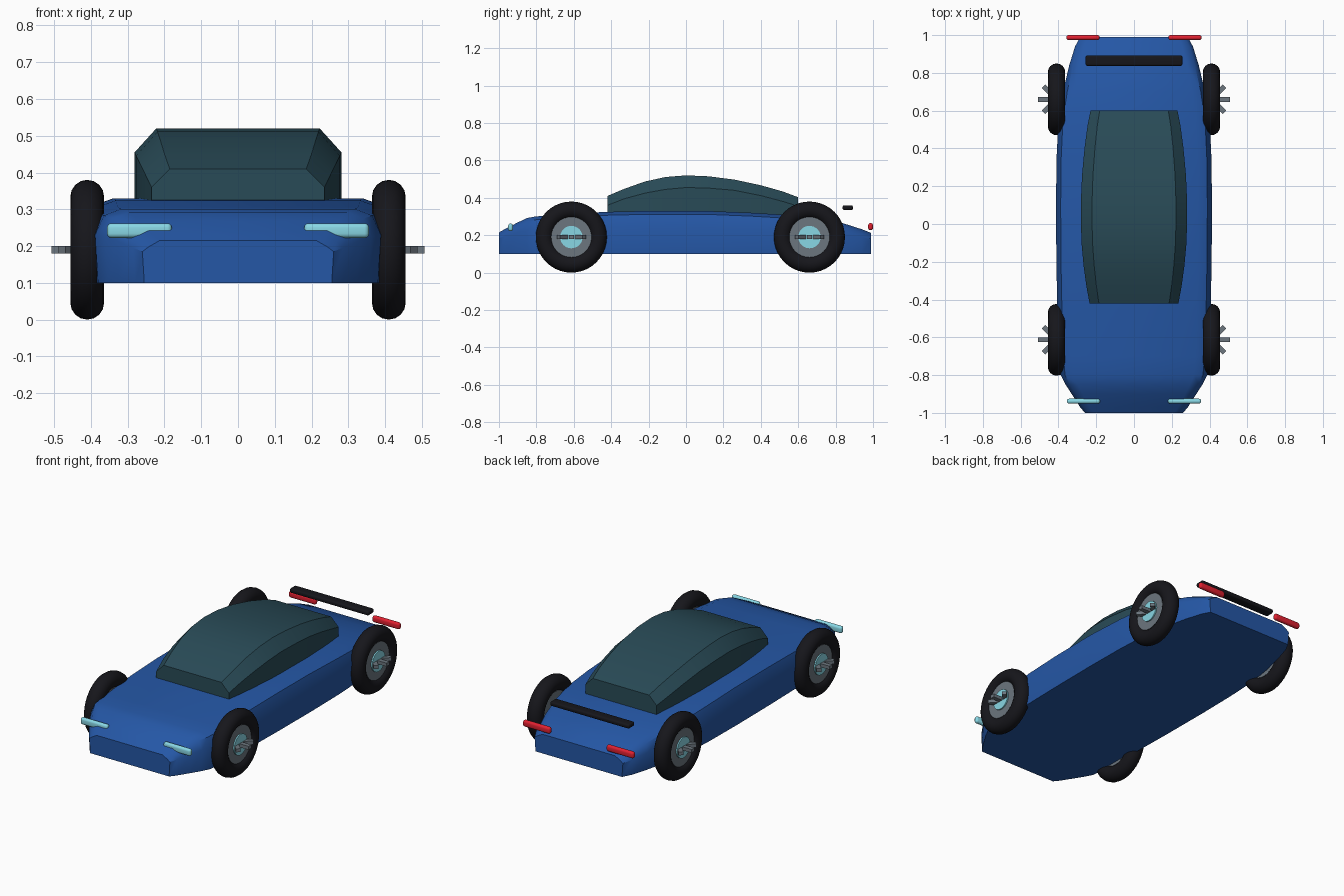
import bpy, bmesh, math
from mathutils import Matrix

if "Cube" in bpy.data.objects:
    bpy.data.objects.remove(bpy.data.objects["Cube"])


def material(name, rgb):
    m = bpy.data.materials.new(name)
    m.diffuse_color = (*rgb, 1)
    m.use_nodes = True
    m.node_tree.nodes["Principled BSDF"].inputs["Base Color"].default_value = m.diffuse_color
    return m


BLUE = material("body_blue", (0.018, 0.095, 0.38))
GLASS = material("dark_glass", (0.022, 0.07, 0.095))
RUBBER = material("rubber", (0.008, 0.008, 0.011))
METAL = material("rim_metal", (0.15, 0.18, 0.21))
CYAN = material("cyan_light", (0.25, 0.68, 0.78))
RED = material("red_light", (0.75, 0.015, 0.03))


def finish(bm, name, mat, angle=35):
    bmesh.ops.recalc_face_normals(bm, faces=bm.faces[:])
    me = bpy.data.meshes.new(name)
    bm.to_mesh(me)
    bm.free()
    ob = bpy.data.objects.new(name, me)
    bpy.context.collection.objects.link(ob)
    me.materials.append(mat)
    bpy.ops.object.select_all(action='DESELECT')
    ob.select_set(True)
    bpy.context.view_layer.objects.active = ob
    bpy.ops.object.shade_smooth_by_angle(angle=math.radians(angle))
    return ob


def loft(name, stations, mat):
    """stations: (y, right half of a section from bottom to top)"""
    bm = bmesh.new()
    rings = []
    for y, half in stations:
        pts = half + [(-x, z) for x, z in reversed(half)]
        rings.append([bm.verts.new((x, y, z)) for x, z in pts])
    n = len(rings[0])
    for a, b in zip(rings, rings[1:]):
        for i in range(n):
            j = (i + 1) % n
            bm.faces.new((a[i], a[j], b[j], b[i]))
    bm.faces.new(rings[0])
    bm.faces.new(rings[-1])
    return finish(bm, name, mat)


def bar(name, loc, size, mat, bevel=0.0):
    bm = bmesh.new()
    bmesh.ops.create_cube(bm, size=1, matrix=Matrix.Translation(loc) @ Matrix.Diagonal((*size, 1)))
    if bevel:
        bmesh.ops.bevel(bm, geom=bm.edges[:], offset=bevel, segments=4, profile=0.5, affect='EDGES')
    return finish(bm, name, mat)


# Body: y, half width, shoulder height, top height
body = [(-1.0, 0.26, 0.185, 0.215), (-0.97, 0.285, 0.195, 0.232), (-0.90, 0.33, 0.215, 0.268),
        (-0.85, 0.362, 0.225, 0.292), (-0.80, 0.388, 0.23, 0.301), (-0.70, 0.398, 0.235, 0.305),
        (-0.45, 0.406, 0.24, 0.324), (-0.2, 0.411, 0.24, 0.33), (0.1, 0.413, 0.24, 0.33),
        (0.35, 0.41, 0.235, 0.32), (0.55, 0.40, 0.23, 0.308), (0.7, 0.376, 0.225, 0.29),
        (0.84, 0.343, 0.205, 0.264), (0.94, 0.312, 0.19, 0.232), (0.99, 0.285, 0.18, 0.212)]
loft("body", [(y, [(0.98 * w, 0.10), (w, s), (0.94 * w, t - 0.018), (0.82 * w, t)])
              for y, w, s, t in body], BLUE)

# Cabin: y, half width, shoulder height, top height
cabin = [(-0.42, 0.235, 0.36, 0.41), (-0.33, 0.252, 0.395, 0.448), (-0.22, 0.267, 0.425, 0.487),
         (-0.11, 0.277, 0.445, 0.511), (0.0, 0.281, 0.455, 0.52), (0.12, 0.281, 0.452, 0.515),
         (0.26, 0.275, 0.44, 0.497), (0.40, 0.262, 0.412, 0.467), (0.52, 0.246, 0.38, 0.433),
         (0.60, 0.23, 0.355, 0.403)]
loft("cabin", [(y, [(w, 0.29), (w, s), (0.79 * w, t)]) for y, w, s, t in cabin], GLASS)


def tyre(name, loc):
    bm = bmesh.new()
    seg, sub, R, r = 40, 16, 0.144, 0.046
    rings = []
    for i in range(seg):
        a = math.tau * i / seg
        ring = []
        for j in range(sub):
            b = math.tau * j / sub
            d = R + r * math.cos(b)
            ring.append(bm.verts.new((loc[0] + r * math.sin(b),
                                      loc[1] + d * math.cos(a), loc[2] + d * math.sin(a))))
        rings.append(ring)
    for i in range(seg):
        a, b = rings[i], rings[(i + 1) % seg]
        for j in range(sub):
            k = (j + 1) % sub
            bm.faces.new((a[j], a[k], b[k], b[j]))
    return finish(bm, name, RUBBER, 60)


def disc(name, loc, radius, depth, mat):
    bm = bmesh.new()
    bmesh.ops.create_cone(bm, cap_ends=True, segments=32, radius1=radius, radius2=radius, depth=depth,
                          matrix=Matrix.Translation(loc) @ Matrix.Rotation(math.pi / 2, 4, 'Y'))
    return finish(bm, name, mat)


# Wheels: tyre, rim, hub and a flat star of spokes
for end, y in (("front", -0.613), ("rear", 0.66)):
    for side, sx in (("right", 1), ("left", -1)):
        c = (sx * 0.41, y, 0.19)
        tag = f"{end}_{side}"
        tyre(f"tyre_{tag}", c)
        disc(f"rim_{tag}", c, 0.108, 0.06, METAL)
        disc(f"hub_{tag}", c, 0.06, 0.075, CYAN)
        bm = bmesh.new()
        for k in range(4):
            bmesh.ops.create_cube(bm, size=1, matrix=Matrix.Translation(c)
                                  @ Matrix.Rotation(k * math.pi / 4, 4, 'Z')
                                  @ Matrix.Diagonal((0.194, 0.026, 0.02, 1)))
        finish(bm, f"spokes_{tag}", METAL)

# Lights and spoiler
for side, sx in (("right", 1), ("left", -1)):
    bar(f"headlight_{side}", (sx * 0.268, -0.938, 0.242), (0.176, 0.026, 0.04), CYAN, 0.012)
    bar(f"taillight_{side}", (sx * 0.27, 0.987, 0.246), (0.176, 0.026, 0.038), RED, 0.012)
bar("spoiler", (0, 0.865, 0.347), (0.512, 0.056, 0.026), RUBBER, 0.01)
